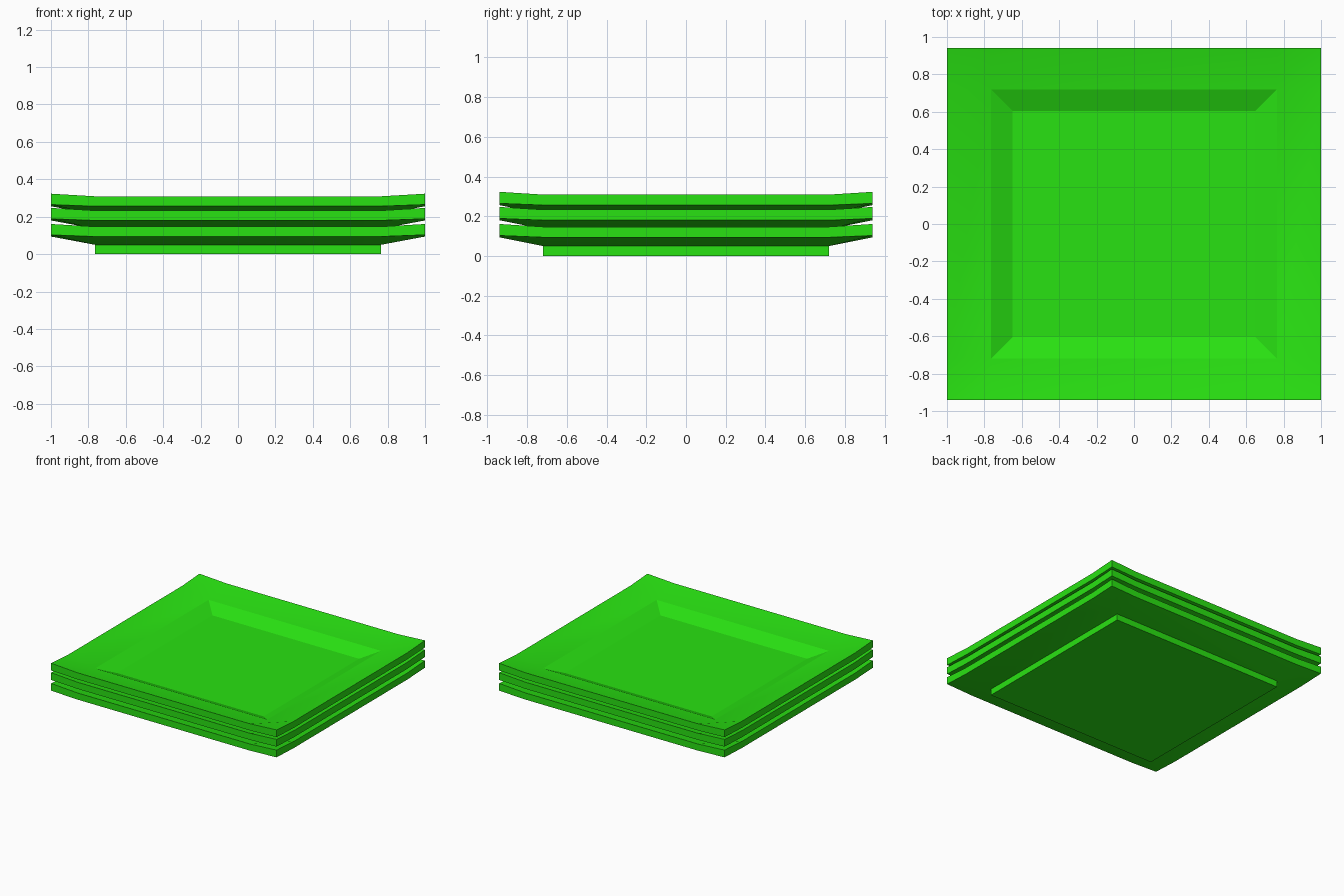
import bpy
import bmesh

if "Cube" in bpy.data.objects:
    bpy.data.objects.remove(bpy.data.objects["Cube"], do_unlink=True)

green = bpy.data.materials.new("bright green")
green.use_nodes = True
green.diffuse_color = (0.022, 0.76, 0.006, 1)
green.node_tree.nodes["Principled BSDF"].inputs["Base Color"].default_value = green.diffuse_color

XS = (-1, -0.765, 0.765, 1)
YS = (-0.94, -0.72, 0.72, 0.94)
CORNERS = ((1, 1), (2, 1), (2, 2), (1, 2))


def rim_sheet(bm, corner_z, edge_z, inner_z):
    """Four by four sheet of points with an open middle cell and raised corners."""
    heights = (inner_z, edge_z, corner_z)
    pts = {}
    for i in range(4):
        for j in range(4):
            outer = (i in (0, 3)) + (j in (0, 3))
            pts[i, j] = bm.verts.new((XS[i], YS[j], heights[outer]))
    faces = [bm.faces.new((pts[i, j], pts[i + 1, j], pts[i + 1, j + 1], pts[i, j + 1]))
             for i in range(3) for j in range(3) if (i, j) != (1, 1)]
    return pts, faces


def sink(bm, ring, inset, z):
    """Walls from a ring down to a closed flat floor."""
    floor = []
    for v in ring:
        x, y, _ = v.co
        floor.append(bm.verts.new((x - inset * (1 if x > 0 else -1),
                                   y - inset * (1 if y > 0 else -1), z)))
    for k in range(4):
        n = (k + 1) % 4
        bm.faces.new((ring[k], ring[n], floor[n], floor[k]))
    bm.faces.new(floor)


def make_plate(name, lift):
    bm = bmesh.new()
    top, top_faces = rim_sheet(bm, 0.161, 0.147, 0.098)
    low, low_faces = rim_sheet(bm, 0.103, 0.094, 0.05)
    # Sloping well on top, straight foot underneath
    sink(bm, [top[c] for c in CORNERS], 0.115, 0.048)
    sink(bm, [low[c] for c in CORNERS], 0, 0)
    # Outer edge of the rim
    loop = ([(i, 0) for i in range(3)] + [(3, j) for j in range(3)]
            + [(i, 3) for i in (3, 2, 1)] + [(0, j) for j in (3, 2, 1)])
    for a, b in zip(loop, loop[1:] + loop[:1]):
        bm.faces.new((top[a], top[b], low[b], low[a]))
    bmesh.ops.recalc_face_normals(bm, faces=bm.faces)
    # Soft rim, crisp borders everywhere else
    for sheet in (top_faces, low_faces):
        for f in sheet:
            f.smooth = True
    for e in bm.edges:
        e.smooth = any(all(f in sheet for f in e.link_faces)
                       for sheet in (top_faces, low_faces))
    mesh = bpy.data.meshes.new(name)
    bm.to_mesh(mesh)
    bm.free()
    mesh.materials.append(green)
    plate = bpy.data.objects.new(name, mesh)
    plate.location.z = lift
    bpy.context.collection.objects.link(plate)


for name, lift in (("bottom_plate", 0), ("middle_plate", 0.086), ("top_plate", 0.162)):
    make_plate(name, lift)
